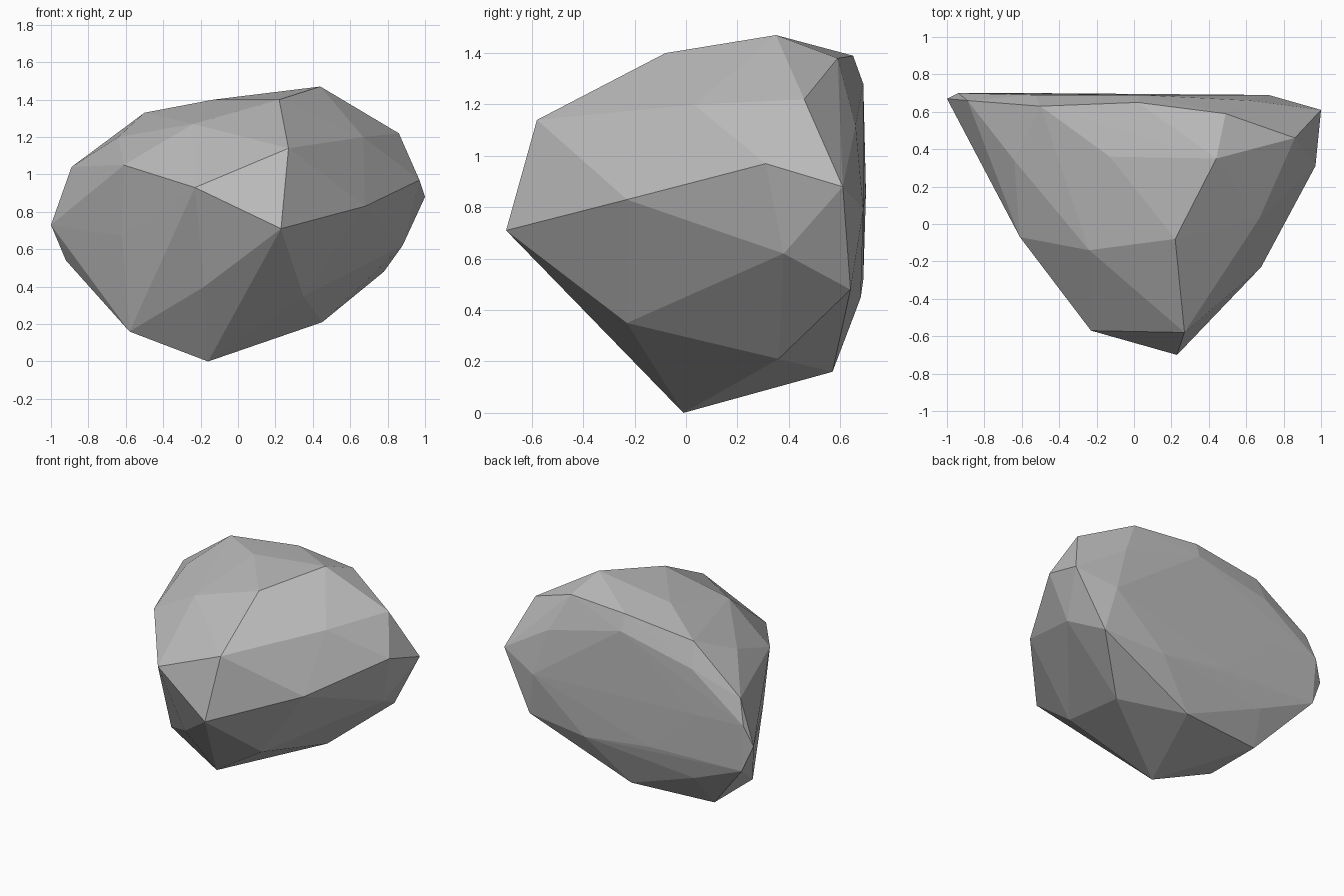
import bpy
import bmesh

# Remove the default object
default_cube = bpy.data.objects.get("Cube")
if default_cube:
    bpy.data.objects.remove(default_cube, do_unlink=True)


def make_material(name, colour):
    material = bpy.data.materials.new(name)
    material.use_nodes = True
    material.diffuse_color = colour
    shader = next(n for n in material.node_tree.nodes if n.type == "BSDF_PRINCIPLED")
    shader.inputs["Base Color"].default_value = colour
    shader.inputs["Roughness"].default_value = 1
    return material


def make_faceted_stone(name, corner_groups, material):
    """Wrap a tight flat-sided skin around the chiselled corners."""
    mesh = bpy.data.meshes.new(name)
    bm = bmesh.new()
    for corners in corner_groups:
        for corner in corners:
            bm.verts.new(corner)
    hull = bmesh.ops.convex_hull(bm, input=bm.verts, use_existing_faces=False)
    buried = set(hull["geom_interior"]) | set(hull["geom_unused"])
    buried = [item for item in buried if isinstance(item, bmesh.types.BMVert)]
    bmesh.ops.delete(bm, geom=buried, context="VERTS")
    bmesh.ops.recalc_face_normals(bm, faces=bm.faces)
    for face in bm.faces:
        face.smooth = False
    bm.to_mesh(mesh)
    bm.free()
    mesh.materials.append(material)
    stone = bpy.data.objects.new(name, mesh)
    bpy.context.collection.objects.link(stone)
    return stone


# Upper cap
crown = [
    (.44, .35, 1.47), (.22, -.08, 1.4), (-.13, .36, 1.4), (-.24, -.14, 1.27),
    (-.5, .63, 1.33), (.49, .59, 1.38), (.02, .65, 1.39), (.86, .46, 1.22),
]
# Protruding nose on the front
nose = [
    (.27, -.58, 1.14), (.23, -.7, .71), (-.23, -.57, .93), (-.18, -.34, .4),
]
# Flank on the +x side
left_flank = [
    (.97, .31, .97), (1, .61, .88), (.68, -.23, .83), (.67, .03, 1.2),
    (.88, .38, .62), (.78, .64, .48),
]
# Flank on the -x side
right_flank = [
    (-.64, .34, 1.2), (-.61, -.07, 1.05), (-.62, .02, .67), (-.84, .47, .88),
    (-1, .67, .73), (-.89, .66, 1.04), (-.92, .69, .54),
]
# Nearly flat back
back = [
    (.03, .69, 1.28), (.62, .66, 1.12), (.72, .69, .79), (.32, .68, .45),
    (-.56, .7, .85), (-.53, .69, 1.16), (-.94, .7, .87), (-.52, .65, .37),
    (-.2, .69, .52),
]
# Tapering underside
base = [
    (-.16, -.01, 0), (.35, -.23, .35), (.45, .36, .21), (.03, .57, .16),
    (-.58, .51, .16), (-.58, .08, .16),
]

stone_grey = make_material("stone grey", (.5, .5, .5, 1))
make_faceted_stone("rock", [crown, nose, left_flank, right_flank, back, base], stone_grey)
